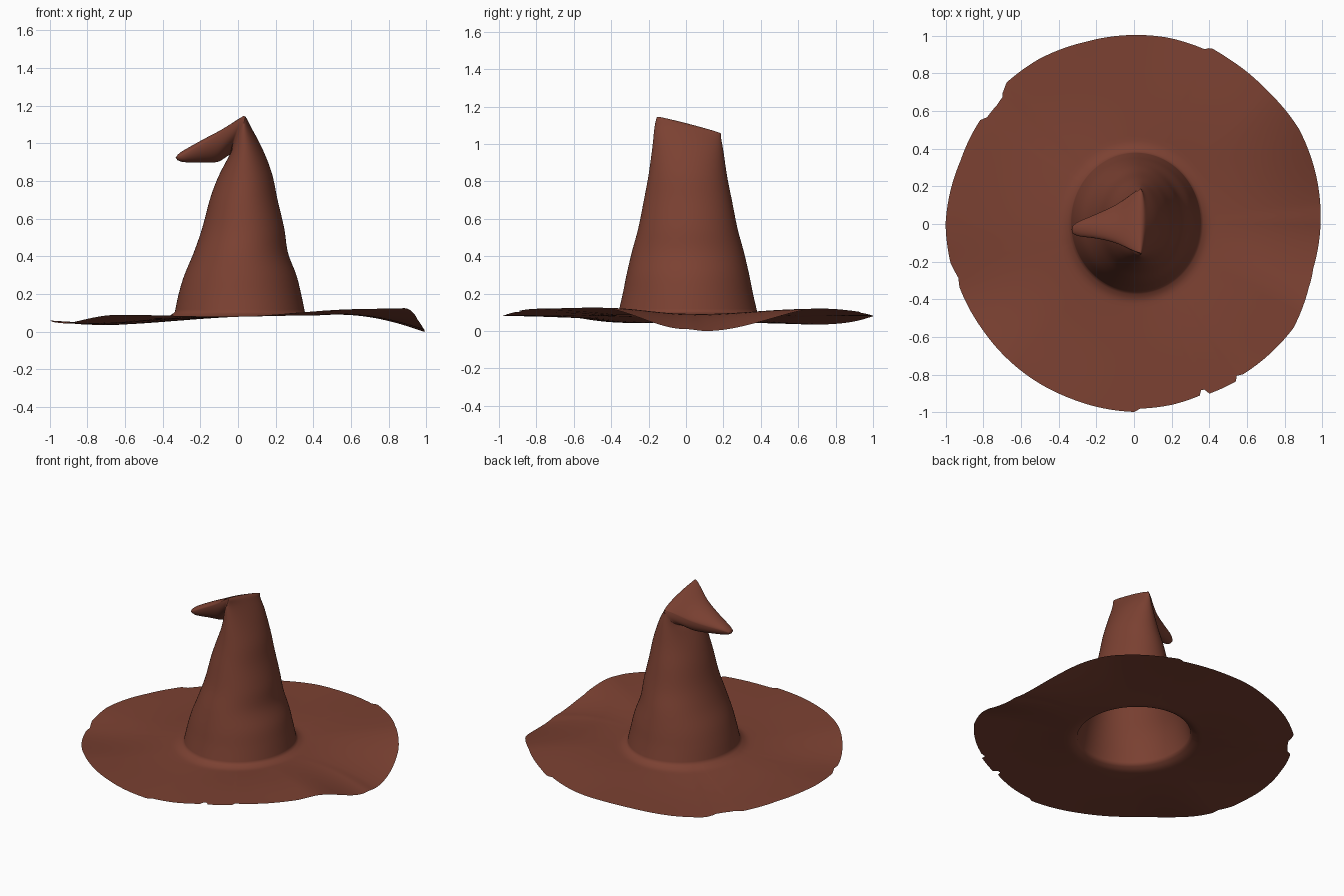
import bpy, math

SEG = 360

# Brim outline: angle in degrees, radius (uneven and torn)
EDGE_R = [(0, .99), (15, 1.0), (30, 1.01), (45, 1.0), (60, 1.01), (66.5, 1.02), (68, 1.0), (80, 1.005),
          (105, 1.0), (120, 1.01), (132, 1.01), (135, .985), (136, .97), (139, .963), (144, .964),
          (146, .985), (160, .98), (180, 1.0), (192, .995), (197, .975), (200, .985), (215, .98),
          (250, .985), (270, .997), (272, .98), (282, .98), (291, .975), (292, .95), (293, .955),
          (294, .985), (303, .995), (304, .972), (306, .985), (327, 1.01), (340, .987), (343, .985),
          (346, .98), (360, .99)]
# Brim edge height by angle
EDGE_Z = [(0, .01), (6, .0), (45, .12), (90, .08), (135, .035), (180, .06), (200, .045),
          (230, .09), (270, .08), (310, .12), (332, .125), (360, .01)]

# Crown rings: outer mid x,z / inner mid x,z / centre x,z / centre y / half width y, tilt z
RINGS = [
    (.355, .105, -.335, .105, .01, .105, .01, .37, 0),
    (.335, .2, -.315, .2, .01, .2, .01, .348, 0),
    (.31, .3, -.285, .3, .012, .3, .01, .328, 0),
    (.265, .42, -.235, .42, .015, .42, .01, .3, 0),
    (.245, .55, -.19, .55, .027, .55, .01, .265, 0),
    (.21, .7, -.15, .7, .03, .7, .01, .235, 0),
    (.18, .84, -.11, .81, .035, .83, .01, .21, -.005),
    (.13, .97, -.065, .9, .035, .97, .01, .19, -.01),
    (.075, 1.07, -.04, .94, .03, 1.06, .01, .178, -.03),
    (.045, 1.105, -.04, .945, .035, 1.1, .015, .17, -.043),
    (0, 1.1, -.055, .94, 0, 1.085, .01, .153, -.04),
    (-.09, 1.06, -.11, .905, -.1, 1.02, 0, .1, -.03),
    (-.19, 1.015, -.2, .9, -.2, .975, -.012, .065, -.015),
    (-.285, .965, -.285, .9, -.29, .94, -.025, .04, 0),
    (-.32, .94, -.32, .91, -.325, .925, -.03, .02, 0),
]


def lookup(table, a, smooth):
    for (a0, v0), (a1, v1) in zip(table, table[1:]):
        if a <= a1:
            t = (a - a0) / (a1 - a0)
            if smooth:
                t = t * t * (3 - 2 * t)
            return v0 + (v1 - v0) * t
    return table[-1][1]


def catmull(p0, p1, p2, p3, t):
    return [.5 * (2 * b + (c - a) * t + (2 * a - 5 * b + 4 * c - d) * t * t
                  + (3 * b - a - 3 * c + d) * t ** 3) for a, b, c, d in zip(p0, p1, p2, p3)]


def crown_point(ring, a):
    rx, rz, lx, lz, cx, cz, cy, uy, uz = ring
    c, s = math.cos(a), math.sin(a)
    mx, mz = (rx, rz) if c > 0 else (lx, lz)
    return (cx + (mx - cx) * abs(c), cy + uy * s, cz + (mz - cz) * abs(c) + uz * s)


def brim_point(t, a):
    bx, by, _ = crown_point(RINGS[0], a)
    deg = math.degrees(a)
    r, ez = lookup(EDGE_R, deg, False), lookup(EDGE_Z, deg, True)
    z = .08 + (ez - .08) * t ** 1.8 + .025 * math.sin(math.pi * t) * math.cos(a)
    z += .025 * max(0, 1 - t * 10) ** 2          # soft bend into the crown
    return (bx + (r * math.cos(a) - bx) * t, by + (r * math.sin(a) - by) * t, z)


angles = [2 * math.pi * i / SEG for i in range(SEG)]
rows = []

# Brim, from the torn edge inwards
for t in (1, .985, .96, .92, .86, .79, .72, .64, .56, .48, .4, .32, .25, .19, .14, .1, .07, .045, .02):
    rows.append([brim_point(t, a) for a in angles])

# Crown and folded tip
STEPS = 5
n = len(RINGS)
for i in range(n - 1):
    keys = [RINGS[max(0, min(n - 1, i + k))] for k in (-1, 0, 1, 2)]
    for k in range(STEPS):
        ring = catmull(*keys, k / STEPS)
        rows.append([crown_point(ring, a) for a in angles])
rows.append([crown_point(RINGS[-1], a) for a in angles])

verts = [p for row in rows for p in row]
faces = []
for i in range(len(rows) - 1):
    for j in range(SEG):
        k = (j + 1) % SEG
        faces.append((i * SEG + j, i * SEG + k, (i + 1) * SEG + k, (i + 1) * SEG + j))

# Rounded end of the tip
verts.append((-.331, -.03, .923))
last = (len(rows) - 1) * SEG
faces += [(last + j, last + (j + 1) % SEG, len(verts) - 1) for j in range(SEG)]

mesh = bpy.data.meshes.new("pointed_hat")
mesh.from_pydata(verts, [], faces)
mesh.update()
hat = bpy.data.objects.new("pointed_hat", mesh)
bpy.context.collection.objects.link(hat)

felt = bpy.data.materials.new("reddish brown felt")
felt.diffuse_color = (.2, .053, .032, 1)
mesh.materials.append(felt)
for p in mesh.polygons:
    p.use_smooth = True
